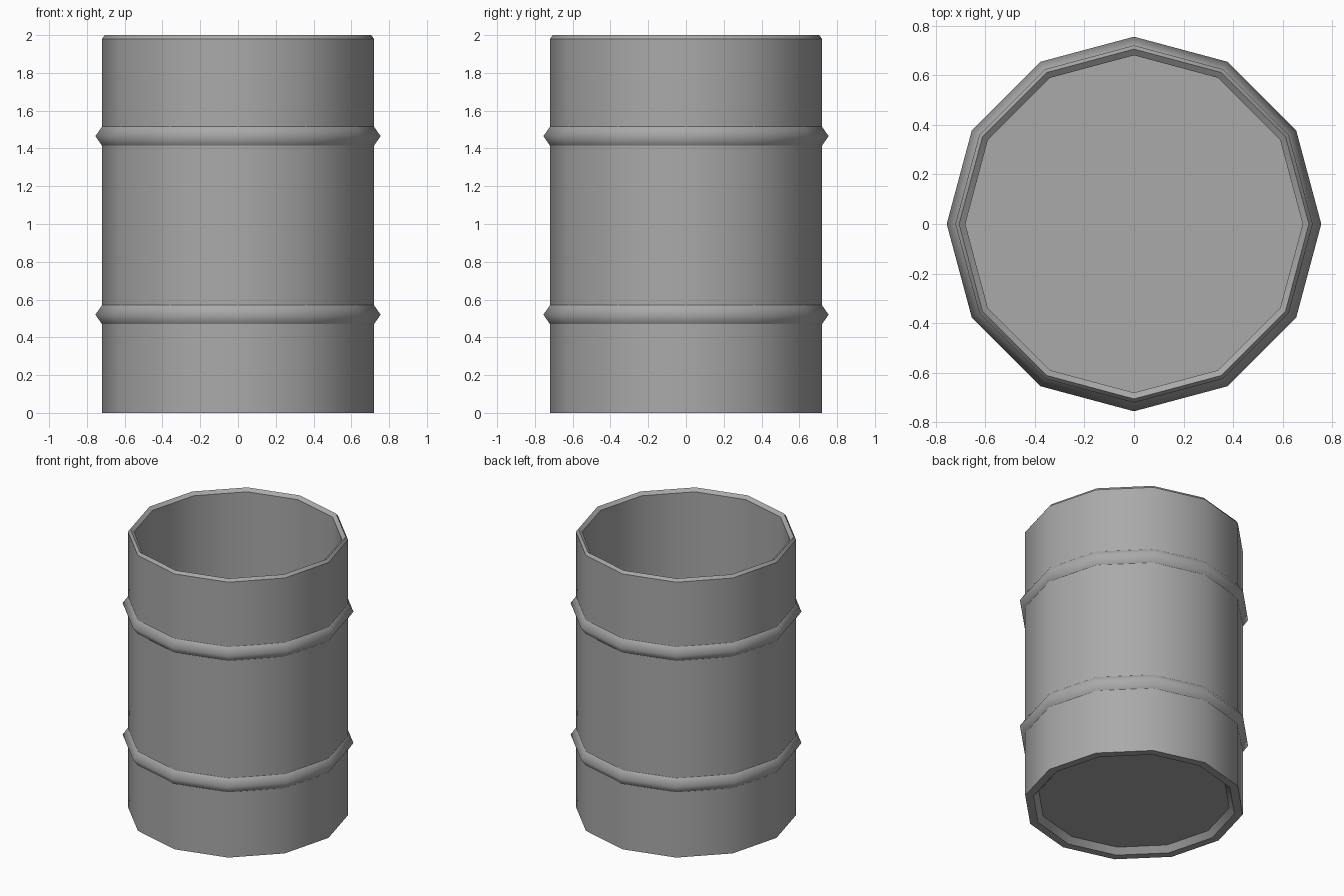
import bpy, bmesh
from math import cos, sin, tau

SIDES = 12
WALL = 0.72

cube = bpy.data.objects.get("Cube")
if cube:
    bpy.data.objects.remove(cube, do_unlink=True)

# Single painted steel colour
steel = bpy.data.materials.new("grey_steel")
steel.use_nodes = True
grey = (0.4, 0.4, 0.4, 1)
steel.diffuse_color = grey
steel.node_tree.nodes["Principled BSDF"].inputs["Base Color"].default_value = grey


def rib(z):
    """Profile of one pointed hoop; only its peak stays smooth."""
    return [(WALL, z - 0.05, True), (0.755, z, False), (WALL, z + 0.05, True)]


def lathe(name, profile):
    """Turn (radius, height, sharp) points into a shell capped at both ends."""
    bm = bmesh.new()
    rings = []
    for r, z, sharp in profile:
        rings.append([bm.verts.new((r * cos(tau * i / SIDES), r * sin(tau * i / SIDES), z))
                      for i in range(SIDES)])
    for low, high in zip(rings, rings[1:]):
        for i in range(SIDES):
            j = (i + 1) % SIDES
            bm.faces.new((low[i], low[j], high[j], high[i]))
    bm.faces.new(rings[0][::-1])
    bm.faces.new(rings[-1])
    for face in bm.faces:
        face.smooth = True
    # Crisp horizontal creases, soft vertical ones
    for ring, (r, z, sharp) in zip(rings, profile):
        for i in range(SIDES):
            bm.edges.get((ring[i], ring[(i + 1) % SIDES])).smooth = not sharp
    bmesh.ops.recalc_face_normals(bm, faces=bm.faces)
    mesh = bpy.data.meshes.new(name)
    bm.to_mesh(mesh)
    bm.free()
    mesh.materials.append(steel)
    obj = bpy.data.objects.new(name, mesh)
    bpy.context.collection.objects.link(obj)
    return obj


# Recessed underside, outer wall with two hoops, bevelled rim, open inside
underside = [(0.63, 0.04, True), (0.665, 0, True), (WALL, 0, True)]
rim = [(WALL, 1.98, True), (0.705, 2, True), (0.68, 1.98, True)]
inner_floor = [(0.68, 0.07, True)]
lathe("barrel", underside + rib(0.52) + rib(1.465) + rim + inner_floor)
